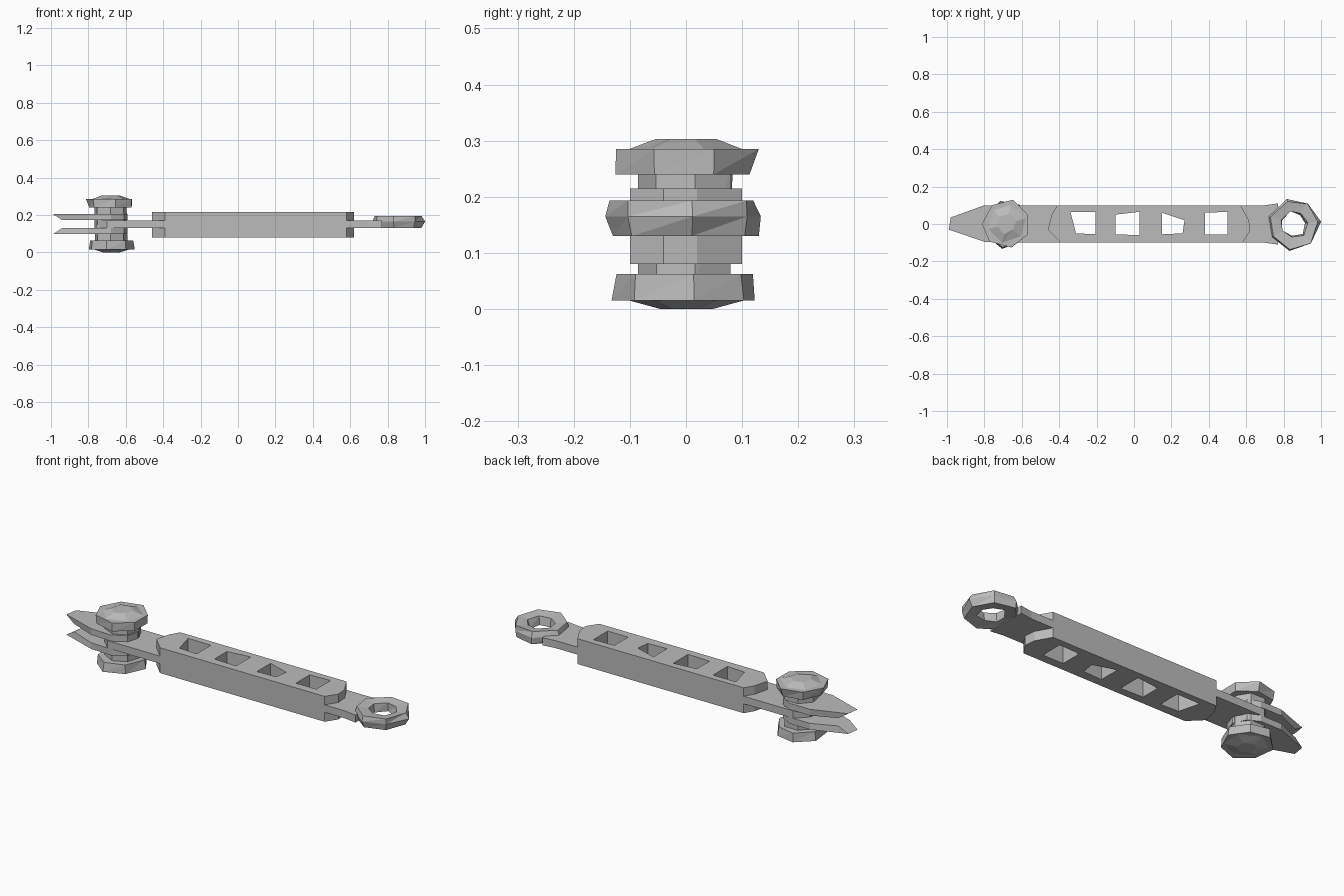
import bpy, bmesh, math, random

random.seed(4)
cube = bpy.data.objects.get("Cube")
if cube:
    bpy.data.objects.remove(cube)

grey = bpy.data.materials.new("plain_grey")
grey.use_nodes = True
grey.diffuse_color = (0.5, 0.5, 0.5, 1)
grey.node_tree.nodes["Principled BSDF"].inputs["Base Color"].default_value = (0.5, 0.5, 0.5, 1)


def finish(name, bm):
    bmesh.ops.remove_doubles(bm, verts=bm.verts, dist=0.0005)
    bmesh.ops.recalc_face_normals(bm, faces=bm.faces)
    mesh = bpy.data.meshes.new(name)
    bm.to_mesh(mesh)
    bm.free()
    mesh.materials.append(grey)
    mesh.shade_flat()
    obj = bpy.data.objects.new(name, mesh)
    bpy.context.collection.objects.link(obj)
    return obj


def plate(name, outline, z0, z1, holes=()):
    """Flat plate with polygon holes, from a filled and extruded curve."""
    curve = bpy.data.curves.new(name + "_profile", "CURVE")
    curve.dimensions = "2D"
    curve.fill_mode = "BOTH"
    curve.extrude = (z1 - z0) / 2
    for loop in [outline, *holes]:
        spline = curve.splines.new("POLY")
        spline.points.add(len(loop) - 1)
        for point, (x, y) in zip(spline.points, loop):
            point.co = (x, y, 0, 1)
        spline.use_cyclic_u = True
    helper = bpy.data.objects.new(name + "_profile", curve)
    bpy.context.collection.objects.link(helper)
    mesh = bpy.data.meshes.new_from_object(helper)
    bpy.data.objects.remove(helper)
    bm = bmesh.new()
    bm.from_mesh(mesh)
    bpy.data.meshes.remove(mesh)
    bmesh.ops.translate(bm, verts=bm.verts, vec=(0, 0, (z0 + z1) / 2))
    return finish(name, bm)


def loft(name, centre, sides, rings, jitter, turn=0.0, closed=False):
    """Rough faceted turning: rings of (radius, height) joined by triangles."""
    bm = bmesh.new()
    wobble = [random.uniform(-jitter, jitter) for _ in range(sides)]
    loops = []
    for radius, z in rings:
        loop = []
        for i in range(sides):
            a = turn + math.tau * i / sides + wobble[i] * 8
            r = radius + random.uniform(-jitter, jitter)
            loop.append(bm.verts.new((centre[0] + r * math.cos(a),
                                      centre[1] + r * math.sin(a), z)))
        loops.append(loop)
    pairs = list(zip(loops, loops[1:]))
    if closed:
        pairs.append((loops[-1], loops[0]))
    for low, high in pairs:
        for i in range(sides):
            j = (i + 1) % sides
            bm.faces.new((low[i], low[j], high[j]))
            bm.faces.new((low[i], high[j], high[i]))
    if not closed:
        bm.faces.new(loops[0])
        bm.faces.new(loops[-1])
    return finish(name, bm)


# Four windows through the grip
windows = [
    [(-0.34, 0.065), (-0.205, 0.065), (-0.205, -0.055), (-0.31, -0.05)],
    [(-0.10, 0.05), (0.03, 0.065), (0.03, -0.06), (-0.10, -0.055)],
    [(0.15, 0.06), (0.27, 0.02), (0.26, -0.05), (0.15, -0.055)],
    [(0.38, 0.06), (0.50, 0.065), (0.50, -0.055), (0.38, -0.055)],
]

# Centre bar
core = [(-0.70, -0.10), (0.70, -0.10), (0.77, -0.11), (0.77, 0.11), (0.70, 0.10),
        (-0.70, 0.10), (-0.76, 0.04), (-0.76, -0.04)]
plate("centre_bar", core, 0.13, 0.17, windows)

# Grip plates above and below the bar
grip = [(-0.39, -0.10), (0.58, -0.10), (0.62, -0.04), (0.615, 0.02), (0.57, 0.10),
        (-0.41, 0.10), (-0.44, 0.05), (-0.46, -0.03)]
plate("upper_grip", grip, 0.17, 0.215, windows)
plate("lower_grip", grip, 0.08, 0.13, windows)

# Fork tines, with the tip bevelled on the inner face
tine = [(-0.99, -0.03), (-0.80, -0.095), (-0.68, -0.10), (-0.61, -0.06), (-0.59, 0.0),
        (-0.62, 0.07), (-0.68, 0.10), (-0.80, 0.10), (-0.98, 0.035)]
for name, z0, z1, inner in (("upper_tine", 0.172, 0.205, 0.172), ("lower_tine", 0.097, 0.13, 0.13)):
    part = plate(name, tine, z0, z1)
    for v in part.data.vertices:
        if v.co.x < -0.9 and abs(v.co.z - inner) < 0.005:
            v.co.x += 0.05
            v.co.y *= 1.3

# Pivot bolt: stem, two heads and shallow domed caps
pivot = (-0.68, 0.0)
loft("pivot_stem", pivot, 7, [(0.088, 0.05), (0.088, 0.25)], 0.004, 0.2)
loft("upper_head", pivot, 7, [(0.122, 0.24), (0.127, 0.285)], 0.008, 0.4)
loft("lower_head", pivot, 7, [(0.127, 0.015), (0.122, 0.062)], 0.008, 0.1)
loft("upper_cap", pivot, 6, [(0.108, 0.284), (0.05, 0.303)], 0.006, 0.3)
loft("lower_cap", pivot, 6, [(0.05, 0.0), (0.108, 0.016)], 0.006, 0.5)

# Faceted eye at the far end
loft("end_eye", (0.855, 0.0), 7,
     [(0.132, 0.13), (0.138, 0.165), (0.132, 0.193), (0.075, 0.185), (0.065, 0.14)],
     0.008, 0.1, closed=True)
